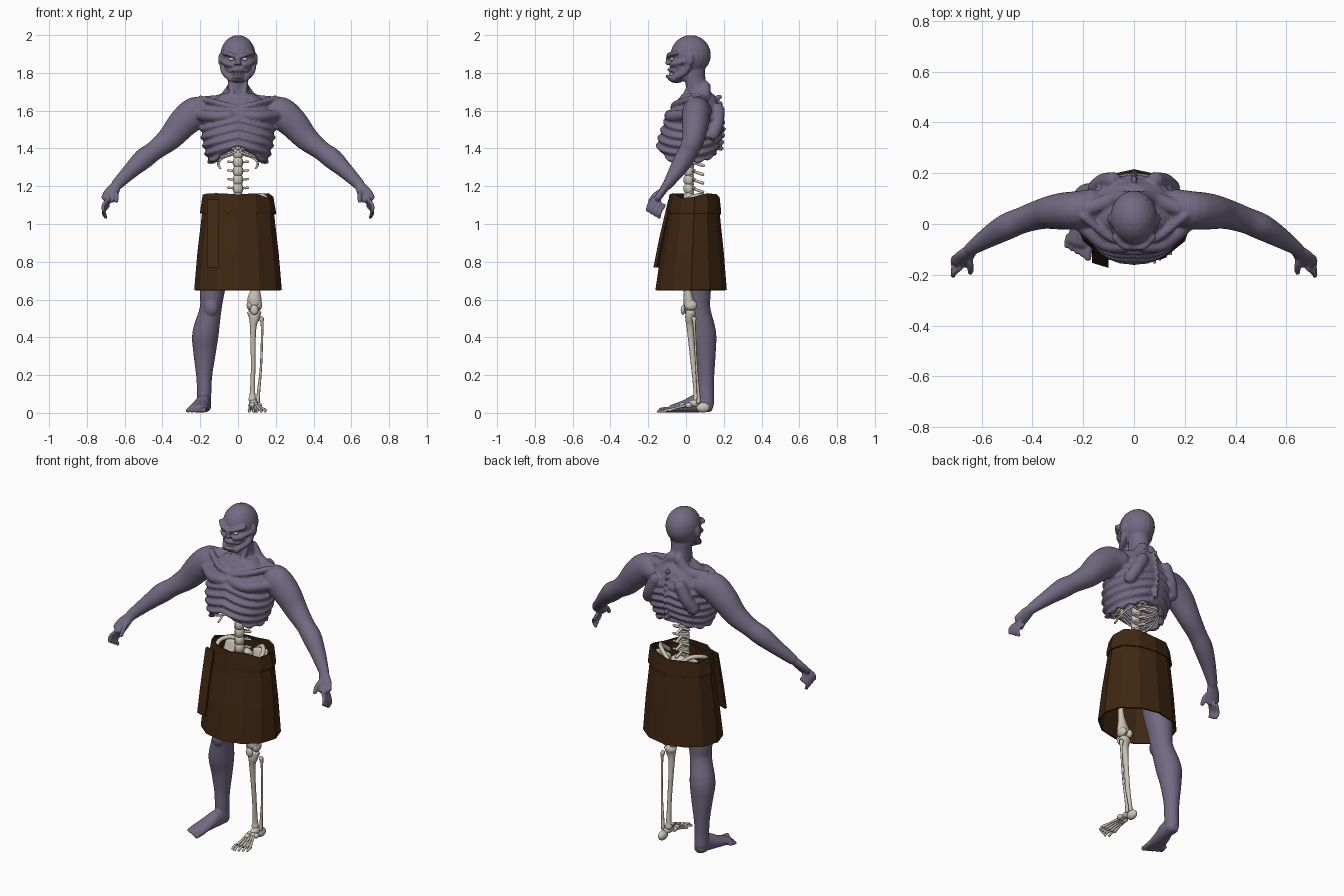
import bpy, bmesh, math, random
from mathutils import Vector, Matrix

random.seed(4)
TAU = math.tau
if "Cube" in bpy.data.objects:
    bpy.data.objects.remove(bpy.data.objects["Cube"])


def material(name, colour):
    mat = bpy.data.materials.new(name)
    mat.use_nodes = True
    mat.diffuse_color = (*colour, 1)
    mat.node_tree.nodes["Principled BSDF"].inputs["Base Color"].default_value = (*colour, 1)
    return mat


SKIN = material("purple grey skin", (.17, .145, .225))
BONE = material("pale bone", (.6, .55, .47))
LEATHER = material("dark brown leather", (.05, .02, .006))


def finish(bm, name, mat, smooth=True):
    bmesh.ops.recalc_face_normals(bm, faces=bm.faces)
    mesh = bpy.data.meshes.new(name)
    bm.to_mesh(mesh)
    bm.free()
    for poly in mesh.polygons:
        poly.use_smooth = smooth
    mesh.materials.append(mat)
    obj = bpy.data.objects.new(name, mesh)
    bpy.context.collection.objects.link(obj)
    return obj


def loft(bm, rings, caps=True):
    rows = [[bm.verts.new(p) for p in ring] for ring in rings]
    n = len(rows[0])
    for low, high in zip(rows, rows[1:]):
        for i in range(n):
            j = (i + 1) % n
            bm.faces.new((low[i], low[j], high[j], high[i]))
    if caps:
        bm.faces.new(rows[0])
        bm.faces.new(rows[-1])


def spline(points, steps):
    """Catmull-Rom samples through rows of numbers."""
    rows = [Vector(p) for p in points]
    rows = [rows[0] * 2 - rows[1]] + rows + [rows[-1] * 2 - rows[-2]]
    out = []
    for a, b, c, d in zip(rows, rows[1:], rows[2:], rows[3:]):
        for k in range(steps):
            t = k / steps
            out.append((b * 2 + (c - a) * t + (a * 2 - b * 5 + c * 4 - d) * t * t
                        + (b * 3 - a - c * 3 + d) * t ** 3) / 2)
    return out + [rows[-2]]


def tube(bm, points, radius=None, sides=12, steps=4, mirror=1):
    """Round-ended tube; rows are x, y, z and optional side and depth radii."""
    rows = [(p[0] * mirror, *p[1:]) + ((radius, radius) if radius else ()) for p in points]
    rows = spline(rows, steps)
    centres = [Vector(r[:3]) for r in rows]
    along = centres[-1] - centres[0]
    ref = Vector((1, 0, 0)) if abs(along.x) < .6 * along.length else Vector((0, 1, 0))
    rings = []

    def ring(centre, tangent, ra, rb):
        u = (ref - tangent * ref.dot(tangent)).normalized()
        v = tangent.cross(u)
        rings.append([centre + u * ra * math.cos(TAU * i / sides) + v * rb * math.sin(TAU * i / sides)
                      for i in range(sides)])

    last = len(rows) - 1
    for i, row in enumerate(rows):
        t = (centres[min(i + 1, last)] - centres[max(i - 1, 0)]).normalized()
        ra, rb = row[3], row[4]
        end = t * min(ra, rb) * .7
        if i == 0:
            ring(centres[i] - end, t, ra * .6, rb * .6)
        ring(centres[i], t, ra, rb)
        if i == last:
            ring(centres[i] + end, t, ra * .6, rb * .6)
    loft(bm, rings)


def ball(bm, centre, size):
    matrix = Matrix.Translation(centre) @ Matrix.Diagonal((*size, 1))
    bmesh.ops.create_uvsphere(bm, u_segments=20, v_segments=12, radius=1, matrix=matrix)


# Torso: hollow shell with rib ridges and an arched lower edge
PROFILE = [(1.28, .14, .12, .11), (1.36, .168, .15, .15), (1.43, .188, .152, .18), (1.5, .195, .13, .195),
           (1.58, .185, .1, .19), (1.64, .15, .055, .17), (1.7, .07, .01, .14)]
PROFILE = spline(PROFILE, 5)


def torso_ring(height, scale):
    ring = []
    for i in range(96):
        a = TAU * i / 96
        c, s = math.cos(a), math.sin(a)
        edge = 1.325 + .08 * max(0, -s) ** 5 + .04 * max(0, s) ** 4 + .007 * math.sin(a * 11)
        z = edge + (1.69 - edge) * height
        row = min(PROFILE, key=lambda r: abs(r[0] - z))
        fade = max(0, min(1, (1.63 - z) * 12))
        rib = .008 * fade * math.sin(TAU * (z + .05 * abs(c)) / .044)
        depth = row[3] - .02 if s > 0 else row[2] + .02
        x = math.copysign(abs(c) ** .88, c) * (row[1] + rib)
        ring.append((x * scale, .02 + s * (depth + rib) * scale, z))
    return ring


flesh = bmesh.new()
loft(flesh, [torso_ring(h / 10, .85) for h in (5, 4, 3, 2, 1, 0)] + [torso_ring(h / 60, 1) for h in range(61)])
for k in range(9):
    ball(flesh, (0, .195 - .004 * abs(k - 3), 1.4 + .034 * k), (.012, .018, .013))

# Neck and skull
tube(flesh, [(0, .04, 1.82, .062, .06), (0, .055, 1.73, .055, .055), (0, .085, 1.64, .085, .07)], sides=20)
ball(flesh, (0, .025, 1.895), (.093, .107, .105))
ball(flesh, (0, -.03, 1.85), (.072, .05, .08))
ball(flesh, (0, -.05, 1.772), (.045, .046, .026))
ball(flesh, (0, -.09, 1.868), (.013, .018, .027))
ball(flesh, (0, -.096, 1.852), (.018, .015, .011))
for z, reach in ((1.817, -.09), (1.782, -.1)):
    tube(flesh, [(-.045, -.06, z - .006), (0, reach, z), (.045, -.06, z - .006)], .01)

# Paired flesh parts: face, shoulders, arms and hands
ARM = [(.15, .07, 1.6, .07, .06), (.22, .055, 1.59, .075, .085), (.29, .05, 1.535, .072, .08),
       (.36, .04, 1.455, .06, .066), (.44, .015, 1.39, .052, .052), (.5, -.01, 1.345, .052, .055),
       (.57, -.05, 1.28, .042, .042), (.645, -.1, 1.205, .025, .03)]
for s in (1, -1):
    tube(flesh, [(.008, -.09, 1.885), (.04, -.088, 1.897), (.078, -.05, 1.908)], .013, mirror=s)
    tube(flesh, [(.03, -.078, 1.842), (.062, -.055, 1.85), (.085, 0, 1.865)], .014, mirror=s)
    tube(flesh, [(.08, .015, 1.85), (.072, -.005, 1.805), (.035, -.07, 1.768)], .018, mirror=s)
    ball(flesh, (.096 * s, .02, 1.87), (.009, .02, .032))
    tube(flesh, [(.045, .03, 1.8), (.035, .01, 1.71), (.015, -.045, 1.63)], .014, mirror=s)
    tube(flesh, [(.02, .1, 1.73), (.08, .095, 1.66), (.18, .06, 1.645)], .032, mirror=s)
    tube(flesh, [(.015, -.065, 1.615), (.09, -.055, 1.635), (.2, .03, 1.665)], .017, mirror=s)
    tube(flesh, [(.08, .17, 1.61), (.12, .165, 1.53), (.15, .14, 1.47)], .035, mirror=s)
    tube(flesh, [(.04, -.085, 1.575), (.12, -.075, 1.57), (.22, .01, 1.58)], .03, mirror=s)
    tube(flesh, ARM, sides=20, mirror=s)
    tube(flesh, [(.64, -.1, 1.21, .026, .024), (.67, -.13, 1.165, .04, .02), (.69, -.155, 1.13, .04, .018)], mirror=s)
    for k in range(4):
        y = -.185 + .02 * k
        drop = 1.135 - .012 * k
        tube(flesh, [(.685, y + .01, drop), (.712, y - .012, drop - .035), (.712 - .004 * k, y - .018, drop - .065)],
             .0105, sides=8, mirror=s)
    tube(flesh, [(.655, -.125, 1.18), (.643, -.165, 1.155), (.645, -.19, 1.12)], .0125, sides=8, mirror=s)

# Right leg and foot in flesh
tube(flesh, [(-.1, .045, 1, .075, .085), (-.12, .05, .8, .08, .088), (-.137, .06, .64, .066, .072),
             (-.145, .065, .55, .058, .064), (-.172, .088, .42, .07, .072), (-.177, .1, .32, .06, .058),
             (-.179, .105, .2, .043, .045), (-.179, .105, .11, .038, .043), (-.179, .11, .05, .038, .04)], sides=24)
ball(flesh, (-.142, .01, .56), (.038, .022, .045))
tube(flesh, [(-.177, .12, .033, .036, .032), (-.183, .06, .05, .038, .049), (-.2, 0, .036, .045, .035),
             (-.215, -.075, .022, .052, .021)], sides=16)
for k in range(5):
    x, size = -.176 - .021 * k, .015 if k == 0 else .011
    tube(flesh, [(x, -.07 + .006 * k, size + .005), (x - .006, -.135 + .012 * k, size)], size, sides=8)
body = finish(flesh, "flesh_body", SKIN)
remesh = body.modifiers.new("fuse", "REMESH")
remesh.mode = "VOXEL"
remesh.voxel_size = .0062
remesh.use_smooth_shade = True
soften = body.modifiers.new("soften", "SMOOTH")
soften.factor = .5
soften.iterations = 3

# Eyes and teeth
face = bmesh.new()
for s in (1, -1):
    ball(face, (.036 * s, -.074, 1.873), (.015, .012, .009))
for k in range(-3, 4):
    for z in (1.807, 1.793):
        ball(face, (k * .009, -.085 + abs(k) * .004, z), (.0045, .005, .008))
finish(face, "eyes_and_teeth", BONE)

# Spine: vertebrae with side and rear processes
spine = bmesh.new()
for k in range(11):
    z = 1.05 + .046 * k
    y = .015 + .1 * max(0, z - 1.3)
    tube(spine, [(0, y, z - .012), (0, y, z + .012)], .027, steps=1)
    ball(spine, (0, y + .005, z + .023), (.022, .022, .012))
    tube(spine, [(-.052, y + .03, z + .004), (0, y + .022, z), (.052, y + .03, z + .004)], .007, sides=6)
    tube(spine, [(0, y + .02, z), (0, y + .075, z - .018)], .009, sides=6)
finish(spine, "spine", BONE)

# Exposed ribs under the chest
ribs = bmesh.new()
for s in (1, -1):
    for k in range(5):
        z, wide = 1.37 + .028 * k, .105 + .012 * k
        tube(ribs, [(.02, .06, z), (wide * .75, .1, z - .02), (wide, .03, z - .05), (wide * .9, -.05, z - .075 + .01 * k)],
             .006, sides=6, mirror=s)
    for k in range(3):
        z = 1.405 - .022 * k
        tube(ribs, [(.012, -.1, z + .02), (.07, -.105, z), (.145 - .012 * k, -.06, z - .04 + .014 * k)],
             .006, sides=6, mirror=s)
tube(ribs, [(0, -.1, 1.46), (0, -.11, 1.4)], .014)
finish(ribs, "exposed_ribs", BONE)

# Pelvis
pelvis = bmesh.new()
tube(pelvis, [(0, .06, 1.1, .055, .03), (0, .1, 1.03, .04, .022), (0, .09, .95, .015, .012)])
for s in (1, -1):
    tube(pelvis, [(.045, .11, 1.11), (.1, .09, 1.15), (.145, .03, 1.14), (.135, -.03, 1.09)], .012, mirror=s)
    tube(pelvis, [(.09, .085, 1.13, .05, .012), (.1, .06, 1.06, .045, .012), (.1, .03, .99, .03, .025)], mirror=s)
    tube(pelvis, [(.1, .03, .98), (.05, -.03, .97), (0, -.04, .95)], .014, mirror=s)
    tube(pelvis, [(.1, .04, .97), (.07, .05, .9), (.02, -.03, .94)], .013, mirror=s)
finish(pelvis, "pelvis", BONE)

# Left leg skeleton
leg = bmesh.new()
ball(leg, (.105, .03, .985), (.024, .024, .024))
tube(leg, [(.105, .03, .985, .014, .014), (.145, .035, .96, .022, .022), (.13, .025, .85, .016, .016),
           (.1, .01, .69, .017, .017), (.088, .012, .61, .036, .026), (.088, .018, .58, .037, .032)])
for x in (.066, .108):
    ball(leg, (x, .025, .57), (.02, .034, .028))
ball(leg, (.086, -.016, .545), (.022, .012, .026))
tube(leg, [(.086, .025, .53, .038, .028), (.086, .02, .5, .028, .024), (.08, .022, .44, .016, .017),
           (.08, .04, .25, .012, .014), (.077, .054, .11, .014, .014), (.076, .056, .07, .022, .02)])
tube(leg, [(.124, .042, .5, .013, .013), (.128, .045, .45, .007, .007), (.122, .055, .25, .006, .006),
           (.108, .066, .1, .009, .009), (.106, .066, .055, .01, .012)], sides=8)
finish(leg, "left_leg_bones", BONE)

# Left foot skeleton
foot = bmesh.new()
ball(foot, (.09, .09, .028), (.022, .036, .027))
ball(foot, (.083, .045, .05), (.024, .036, .02))
for x, y in ((.07, .008), (.095, .008), (.112, .015), (.075, -.018)):
    ball(foot, (x, y, .04), (.015, .018, .015))
for k in range(5):
    x, tip = .064 + .011 * k, .06 + .021 * k
    reach = -.15 + .011 * abs(k - 1)
    tube(foot, [(x, -.005, .038, .008, .008), (x * .5 + tip * .5, -.05, .026, .006, .006), (tip, -.09, .014, .009, .009)], sides=8)
    tube(foot, [(tip, -.1, .014), (tip, reach + .025, .018), (tip, reach, .007)], .0065, sides=8)
finish(foot, "left_foot_bones", BONE)


# Kilt: faceted flaring cloth with a ragged waistband
def kilt_ring(z, wide, front, back, ragged=0, sides=12):
    ring = []
    for i in range(sides):
        a = TAU * (i + .0) / sides + TAU / 4
        ring.append((math.cos(a) * wide, (front + back) / 2 + math.sin(a) * (back - front) / 2,
                     z + random.uniform(-ragged, ragged)))
    return ring


def cloth(name, rings):
    bm = bmesh.new()
    loft(bm, rings, caps=False)
    obj = finish(bm, name, LEATHER, smooth=False)
    thick = obj.modifiers.new("thickness", "SOLIDIFY")
    thick.thickness = .01


cloth("kilt", [kilt_ring(.65, .232, -.162, .216), kilt_ring(.85, .215, -.133, .2),
               kilt_ring(1.02, .195, -.1, .182), kilt_ring(1.13, .182, -.085, .172, .008)])
cloth("waistband", [kilt_ring(1.055, .2, -.1, .186, .006), kilt_ring(1.07, .2, -.1, .186, .004),
                    kilt_ring(1.15, .187, -.088, .178, .014)])

# Hanging belt end and its knot
strap = bmesh.new()
loft(strap, [[(x, y + dy, z) for x, dy in ((-.165, .012), (-.1, -.008), (-.1, .008), (-.165, .028))]
             for z, y in ((.77, -.165), (.92, -.135), (1.07, -.1), (1.13, -.085))])
finish(strap, "belt_end", LEATHER, smooth=False)
